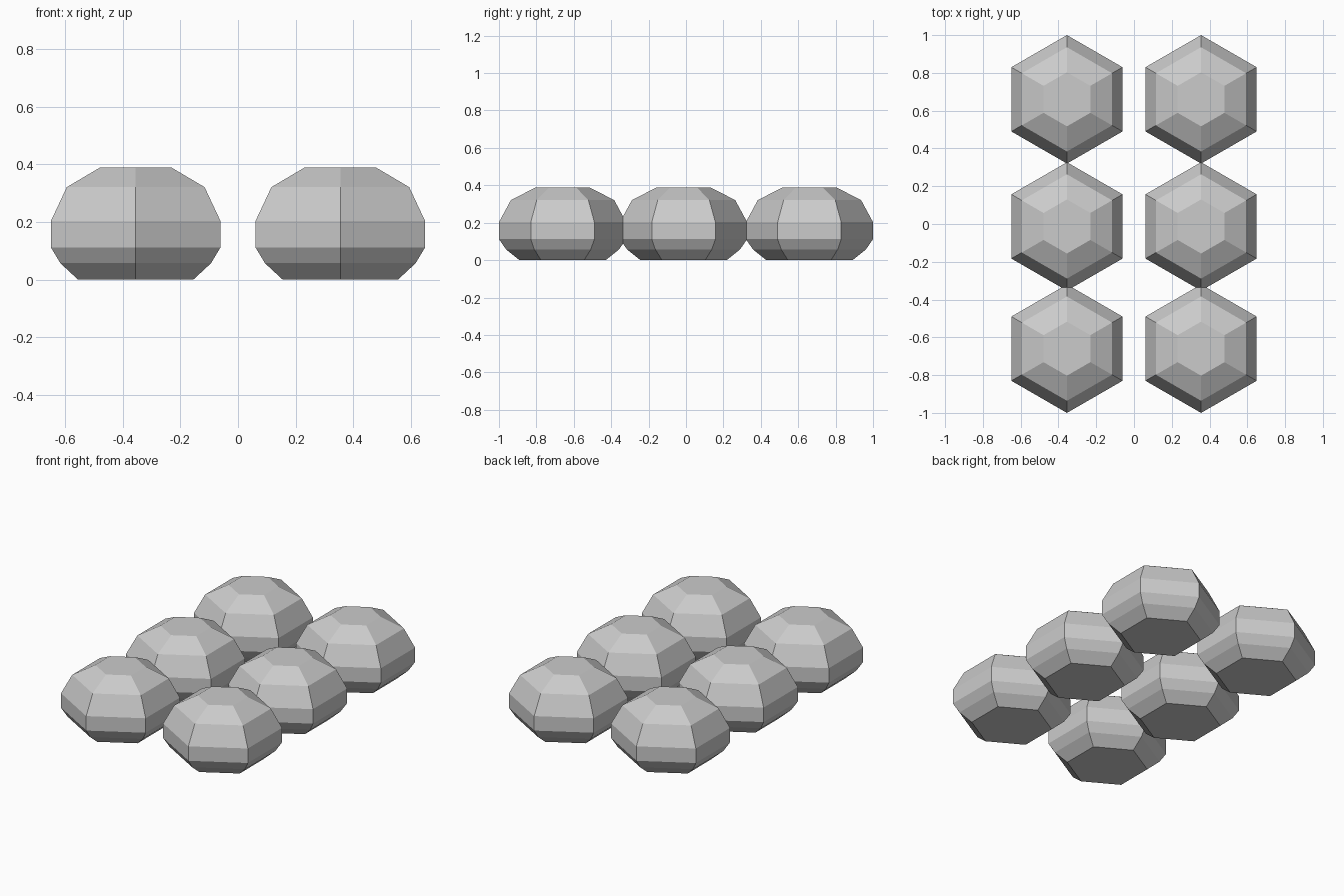
import bpy, bmesh
from math import sin, cos, pi

if "Cube" in bpy.data.objects:
    bpy.data.objects.remove(bpy.data.objects["Cube"])

# Radius / height profile of one faceted hexagonal stud
PROFILE = [(0.231, 0.0), (0.302, 0.057), (0.34, 0.112), (0.34, 0.203),
           (0.276, 0.321), (0.143, 0.389)]


def stud_mesh():
    bm = bmesh.new()
    rings = []
    for r, z in PROFILE:
        rings.append([bm.verts.new((r * cos(pi / 6 + i * pi / 3),
                                    r * sin(pi / 6 + i * pi / 3), z))
                      for i in range(6)])
    # Side facets
    for low, high in zip(rings, rings[1:]):
        for i in range(6):
            j = (i + 1) % 6
            bm.faces.new((low[i], low[j], high[j], high[i]))
    # Flat base and flat top
    bm.faces.new(rings[0][::-1])
    bm.faces.new(rings[-1])
    mesh = bpy.data.meshes.new("hex_stud")
    bm.to_mesh(mesh)
    bm.free()
    return mesh


# Two columns of three studs sharing one mesh
mesh = stud_mesh()
for side, x in (("left", -0.355), ("right", 0.355)):
    for row, y in (("front", -0.66), ("middle", -0.013), ("back", 0.66)):
        stud = bpy.data.objects.new(f"{side}_{row}_stud", mesh)
        stud.location = (x, y, 0)
        bpy.context.collection.objects.link(stud)
